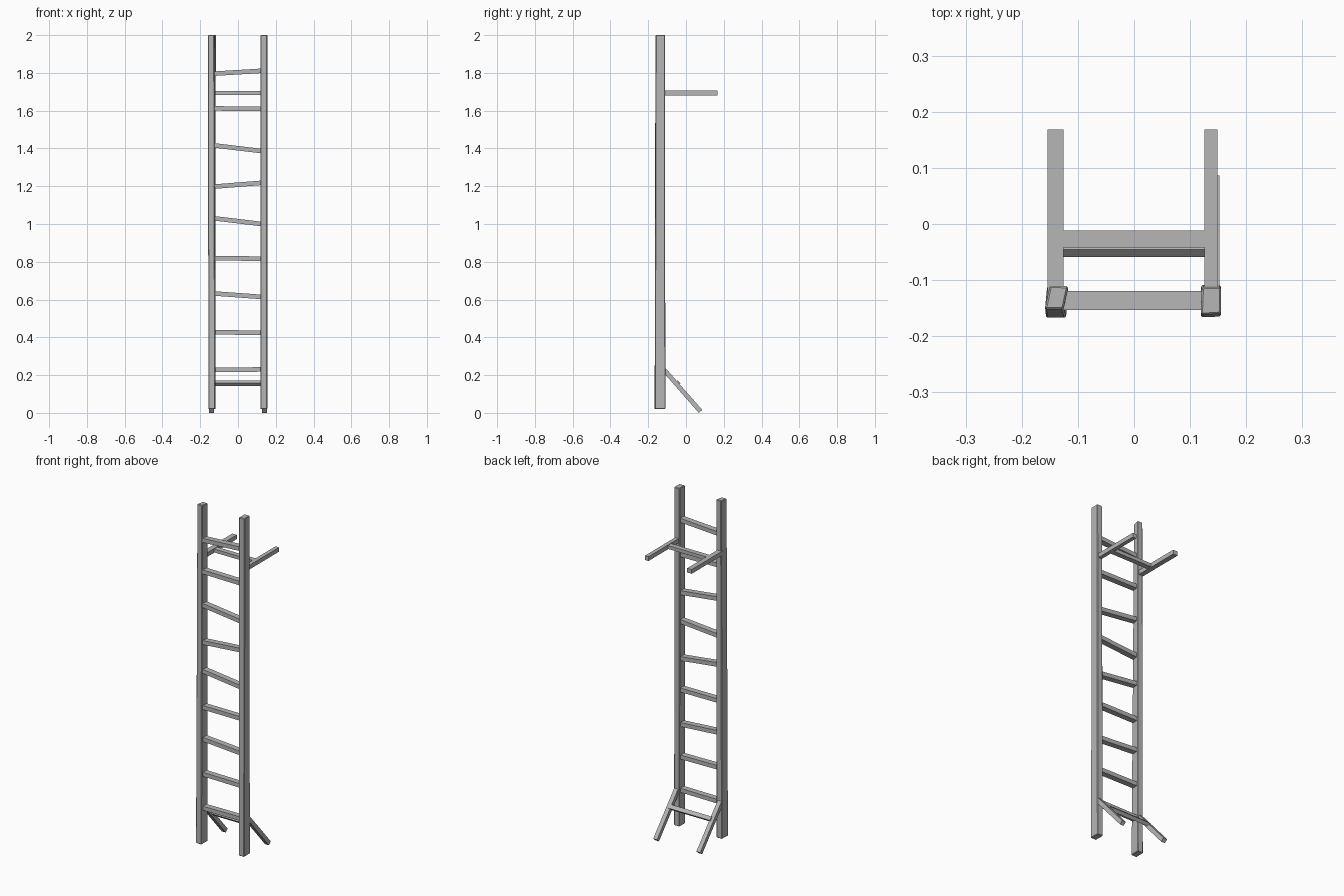
import bpy, bmesh
from math import radians
from mathutils import Vector, Matrix

cube = bpy.data.objects.get("Cube")
if cube:
    bpy.data.objects.remove(cube, do_unlink=True)

grey = bpy.data.materials.new("plain grey")
grey.use_nodes = True
colour = (0.47, 0.47, 0.47, 1)
grey.diffuse_color = colour
grey.node_tree.nodes["Principled BSDF"].inputs["Base Color"].default_value = colour


def finish(name, bm):
    """Turn a bmesh into a named grey object with sharp-edged faces."""
    bmesh.ops.recalc_face_normals(bm, faces=bm.faces)
    mesh = bpy.data.meshes.new(name)
    bm.to_mesh(mesh)
    bm.free()
    mesh.materials.append(grey)
    obj = bpy.data.objects.new(name, mesh)
    bpy.context.collection.objects.link(obj)
    return obj


def beam(name, start, end, width, height, roll=0):
    """Straight square-cut bar between two points."""
    a, b = Vector(start), Vector(end)
    d = b - a
    turn = d.to_track_quat('X', 'Z').to_matrix().to_4x4()
    size = Matrix.Diagonal((d.length, width, height, 1))
    bm = bmesh.new()
    bmesh.ops.create_cube(bm, size=1, matrix=Matrix.Translation((a + b) / 2) @ turn
                          @ Matrix.Rotation(radians(roll), 4, 'X') @ size)
    return finish(name, bm)


def rail(name, bottom, top):
    """Upright with slightly different hand-cut sections at each end."""
    bm = bmesh.new()
    rings = [[bm.verts.new((x, y, z)) for x, y in ring]
             for ring, z in ((bottom, 0.02), (top, 2.0))]
    for i in range(4):
        j = (i + 1) % 4
        bm.faces.new((rings[0][i], rings[0][j], rings[1][j], rings[1][i]))
    bm.faces.new(rings[0])
    bm.faces.new(rings[1])
    obj = finish(name, bm)
    bevel = obj.modifiers.new("worn edges", 'BEVEL')
    bevel.width = 0.003
    bevel.segments = 1
    return obj


# Two uprights
rail("right_rail",
     [(-0.157, -0.167), (-0.121, -0.167), (-0.119, -0.111), (-0.155, -0.111)],
     [(-0.159, -0.152), (-0.126, -0.152), (-0.117, -0.111), (-0.150, -0.110)])
rail("left_rail",
     [(0.119, -0.166), (0.155, -0.165), (0.155, -0.109), (0.119, -0.109)],
     [(0.119, -0.162), (0.155, -0.160), (0.155, -0.112), (0.121, -0.112)])

# Uneven rungs: height at the right rail and at the left rail
rungs = [(0.228, 0.230), (0.427, 0.424), (0.818, 0.817), (0.632, 0.614),
         (1.030, 1.000), (1.198, 1.218), (1.416, 1.386), (1.612, 1.609),
         (1.796, 1.811)]
for i, (z_right, z_left) in enumerate(sorted(rungs), 1):
    beam(f"rung_{i}", (-0.125, -0.136, z_right), (0.125, -0.136, z_left), 0.034, 0.024)

# Top hooks and sloping feet on both sides
for side, x, width in (("right", -0.140, 0.029), ("left", 0.137, 0.023)):
    beam(f"{side}_hook_arm", (x, -0.125, 1.693), (x, 0.168, 1.693), width, 0.025)
    foot_x = -0.140 if side == "right" else 0.140
    beam(f"{side}_foot_brace", (foot_x, -0.125, 0.238), (foot_x, 0.077, 0.008), 0.025, 0.024)

# Cross bars joining the hooks and the feet
beam("hook_cross_bar", (-0.135, -0.027, 1.693), (0.135, -0.027, 1.693), 0.030, 0.020)
beam("foot_cross_bar", (-0.135, -0.044, 0.157), (0.135, -0.044, 0.157), 0.023, 0.020, -45)
